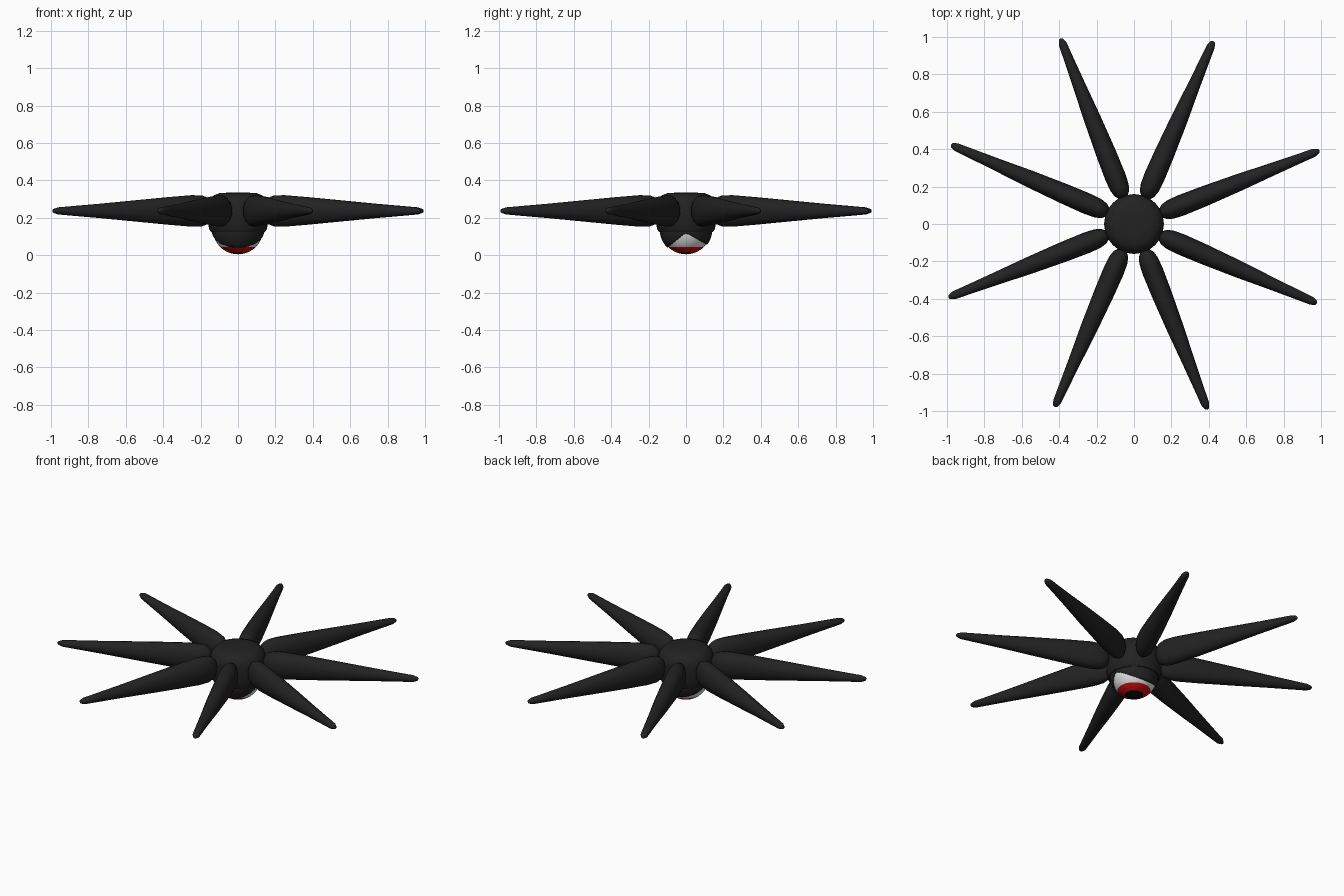
import bpy, bmesh
from math import sin, cos, pi, radians, sqrt
from mathutils import Matrix, Vector

cube = bpy.data.objects.get("Cube")
if cube:
    bpy.data.objects.remove(cube, do_unlink=True)


def material(name, colour):
    m = bpy.data.materials.new(name)
    m.use_nodes = True
    m.diffuse_color = (*colour, 1)
    m.node_tree.nodes["Principled BSDF"].inputs["Base Color"].default_value = (*colour, 1)
    return m


CHARCOAL = material("charcoal skin", (0.016, 0.016, 0.016))
WHITE = material("eye white", (0.8, 0.8, 0.8))
RED = material("iris red", (0.6, 0.005, 0.005))
BLACK = material("pupil black", (0.003, 0.003, 0.003))


def loft(rings, sides):
    """Stack elliptical rings (height, x radius, y radius) along z; zero radius makes a point."""
    bm = bmesh.new()
    loops = []
    for z, rx, ry in rings:
        if rx == 0:
            loops.append([bm.verts.new((0, 0, z))] * sides)
        else:
            loops.append([bm.verts.new((rx * cos(2 * pi * i / sides), ry * sin(2 * pi * i / sides), z))
                          for i in range(sides)])
    for a, b in zip(loops, loops[1:]):
        for i in range(sides):
            j = (i + 1) % sides
            corners = list(dict.fromkeys((a[i], a[j], b[j], b[i])))
            bm.faces.new(corners)
    bmesh.ops.recalc_face_normals(bm, faces=bm.faces)
    return bm


def finish(bm, name, materials, angle=40):
    mesh = bpy.data.meshes.new(name)
    bm.to_mesh(mesh)
    bm.free()
    obj = bpy.data.objects.new(name, mesh)
    bpy.context.collection.objects.link(obj)
    for m in materials:
        mesh.materials.append(m)
    bpy.ops.object.select_all(action="DESELECT")
    obj.select_set(True)
    bpy.context.view_layer.objects.active = obj
    bpy.ops.object.shade_smooth_by_angle(angle=radians(angle))
    return obj


# Central body: a squat drum with a rounded top
body = [(0.125, 0, 0), (0.125, 0.145, 0.145), (0.14, 0.155, 0.155), (0.18, 0.16, 0.16),
        (0.26, 0.16, 0.16), (0.295, 0.152, 0.152), (0.32, 0.13, 0.13),
        (0.332, 0.1, 0.1), (0.335, 0.05, 0.05), (0.335, 0, 0)]
finish(loft(body, 24), "body", [CHARCOAL])

# Eight tapering legs: distance from centre, half height, half width
leg = [(0.15, 0, 0), (0.155, 0.045, 0.025), (0.175, 0.07, 0.042), (0.21, 0.083, 0.052),
       (0.27, 0.084, 0.056), (0.4, 0.074, 0.054), (0.6, 0.056, 0.046), (0.8, 0.038, 0.034),
       (0.95, 0.026, 0.026), (1.035, 0.019, 0.022), (1.062, 0.01, 0.012), (1.067, 0, 0)]
for n in range(8):
    bm = loft(leg, 16)
    lay_flat = Matrix.Rotation(pi / 2, 4, "Y")
    turn = Matrix.Rotation(radians(21.6 + 45 * n), 4, "Z")
    bm.transform(Matrix.Translation((0, 0, 0.237)) @ turn @ lay_flat)
    finish(bm, f"leg_{n + 1}", [CHARCOAL], 60)


def ball(radius, centre, heights):
    rings = []
    for z in heights:
        r = sqrt(max(0, radius ** 2 - (z - centre) ** 2))
        r = 0 if r < 0.001 else r
        rings.append((z, r, r))
    return loft(rings, 32)


# Eyeball looking straight down, coloured in rings by height
EYE_Z, EYE_R = 0.14, 0.135
PUPIL_TOP, IRIS_TOP = 0.0155, 0.044
levels = [EYE_Z - EYE_R, 0.0065, 0.01, PUPIL_TOP, 0.024, 0.034, IRIS_TOP,
          0.06, 0.08, 0.1, 0.12, 0.14, 0.17]
eye = ball(EYE_R, EYE_Z, levels)
for f in eye.faces:
    z = f.calc_center_median().z
    f.material_index = 2 if z < PUPIL_TOP else 1 if z < IRIS_TOP else 0
finish(eye, "eyeball", [WHITE, RED, BLACK], 60)

# Two eyelids hinged on the x axis, parted below to show the eye
LID_R = 0.141
for name, side, slope in (("front_eyelid", -1, 0.8), ("back_eyelid", 1, 0.57)):
    lid = ball(LID_R, EYE_Z, [EYE_Z - LID_R * cos(pi * i / 24) for i in range(15)])
    for point, normal in (((0, 0, 0.12), (0, -side * slope, -1)), ((0, 0, 0), (0, -side, 0))):
        bmesh.ops.bisect_plane(lid, geom=lid.verts[:] + lid.edges[:] + lid.faces[:],
                               plane_co=Vector(point), plane_no=Vector(normal), clear_outer=True)
    obj = finish(lid, name, [CHARCOAL])
    shell = obj.modifiers.new("thickness", "SOLIDIFY")
    shell.thickness = 0.008
    shell.offset = -1
